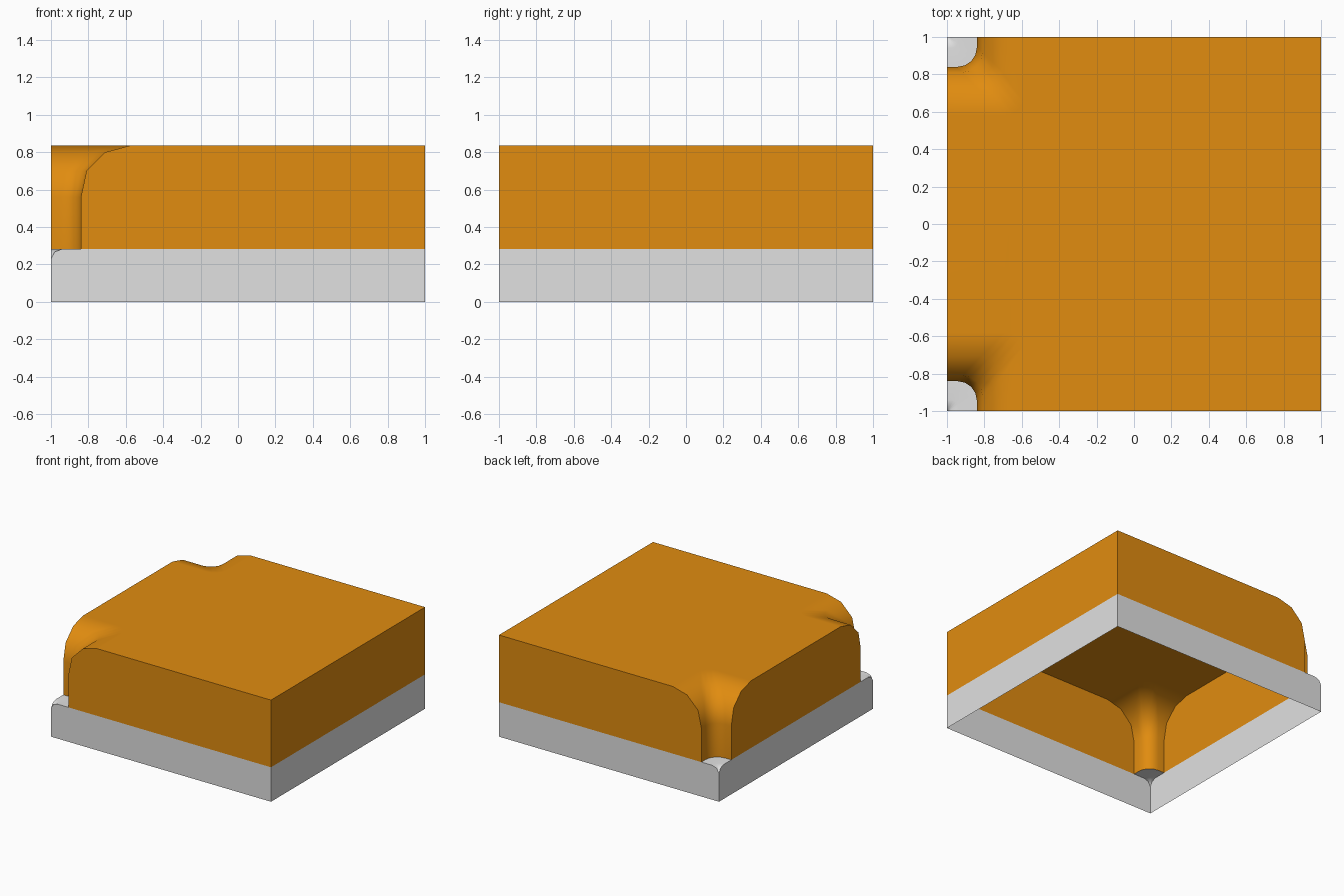
import bpy, bmesh
from math import sin, cos, pi, radians

cube = bpy.data.objects.get("Cube")
if cube:
    bpy.data.objects.remove(cube, do_unlink=True)

HEIGHT, LEDGE = 0.835, 0.283
# (distance from the tile corner, height) of the notch surface
LEDGE_PROFILE = [(0, 0.23), (0.02, 0.268), (0.06, LEDGE), (0.16, LEDGE)]
CLIFF_PROFILE = [(0.16, LEDGE), (0.16, 0.56), (0.19, 0.70), (0.29, 0.80), (0.42, HEIGHT)]


def material(name, color):
    mat = bpy.data.materials.new(name)
    mat.use_nodes = True
    mat.diffuse_color = color
    mat.node_tree.nodes["Principled BSDF"].inputs["Base Color"].default_value = color
    return mat


def contour(d, z, side):
    """Rounded square outline of the notch, from the front or back edge to the left edge."""
    r = min(0.11, d * 0.65)
    steps = 5
    plan = [(d, 0)]
    for i in range(steps):
        a = pi / 2 * i / (steps - 1)
        plan.append((d - r + r * cos(a), d - r + r * sin(a)))
    plan.append((0, d))
    return [(u - 1, side * (1 - v), z) for u, v in plan]


def build(name, mat, profile, low, high, top=False):
    bm = bmesh.new()

    def face(points):
        bm.faces.new([bm.verts.new(p) for p in points])

    rims = {s: [contour(d, z, s) for d, z in profile] for s in (-1, 1)}
    for s, rows in rims.items():
        # notch surface swept from contour to contour
        for a, b in zip(rows, rows[1:]):
            for i in range(len(a) - 1):
                quad = list(dict.fromkeys([a[i], a[i + 1], b[i + 1], b[i]]))
                if len(quad) > 2:
                    face(quad)
        # front and back walls
        wall = [row[0] for row in rows] + [(1, s, high), (1, s, low)]
        if low < profile[0][1]:
            wall.append((-1, s, low))
        face(wall)
    # left wall between the two notches
    left = [row[-1] for row in rims[-1]] + [row[-1] for row in reversed(rims[1])]
    if low < profile[0][1]:
        left += [(-1, 1, low), (-1, -1, low)]
    face(left)
    # right wall
    face([(1, -1, low), (1, 1, low), (1, 1, high), (1, -1, high)])
    if top:
        face([(1, -1, high), (1, 1, high)] + rims[1][-1] + rims[-1][-1][::-1])

    bmesh.ops.remove_doubles(bm, verts=bm.verts, dist=0.0005)
    bmesh.ops.dissolve_degenerate(bm, edges=bm.edges, dist=0.0001)
    bmesh.ops.recalc_face_normals(bm, faces=bm.faces)
    mesh = bpy.data.meshes.new(name)
    bm.to_mesh(mesh)
    bm.free()
    mesh.materials.append(mat)
    obj = bpy.data.objects.new(name, mesh)
    bpy.context.collection.objects.link(obj)

    # soft notch curves, crisp tile edges
    bpy.ops.object.select_all(action="DESELECT")
    obj.select_set(True)
    bpy.context.view_layer.objects.active = obj
    bpy.ops.object.shade_smooth_by_angle(angle=radians(50))
    weighted = obj.modifiers.new("clean_shading", "WEIGHTED_NORMAL")
    weighted.keep_sharp = True
    return obj


stone = material("pale_grey", (0.75, 0.75, 0.75, 1))
earth = material("orange_earth", (0.75, 0.262, 0.005, 1))

build("base_ledge", stone, LEDGE_PROFILE, 0, LEDGE)
build("upper_cliff", earth, CLIFF_PROFILE, LEDGE, HEIGHT, top=True)
